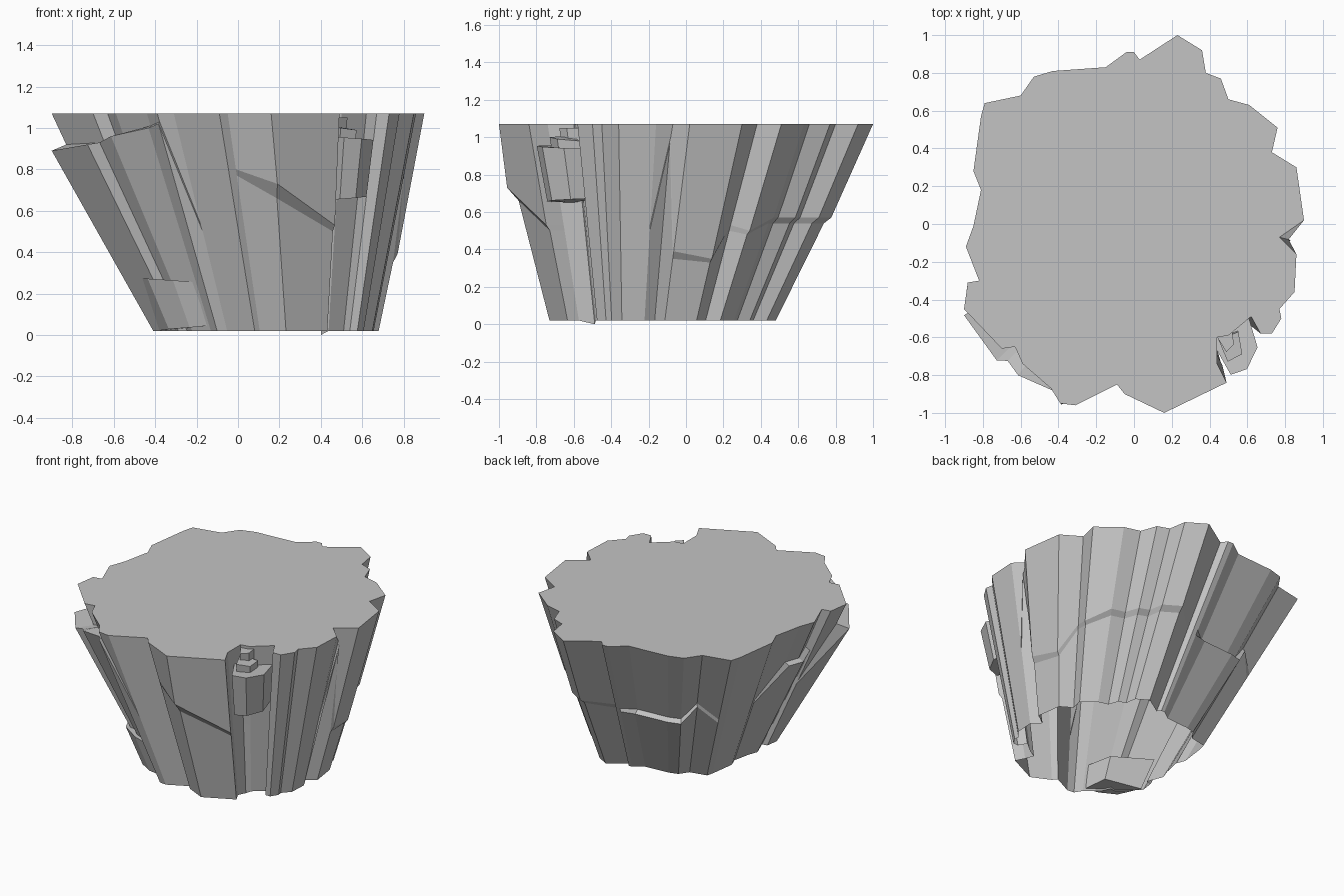
import bpy
import bmesh
from mathutils import Vector

cube = bpy.data.objects.get("Cube")
if cube:
    bpy.data.objects.remove(cube, do_unlink=True)

FLOOR, TOP = 0.02, 1.07

stone = bpy.data.materials.new("grey_stone")
stone.use_nodes = True
stone.diffuse_color = (0.55, 0.55, 0.55, 1)
stone.node_tree.nodes["Principled BSDF"].inputs["Base Color"].default_value = stone.diffuse_color


def place(point, z, swell=0.0):
    """Carry a rim point down the leaning taper to height z."""
    drop = (TOP - z) / (TOP - FLOOR)
    scale = (1 - 0.395 * drop) * (1 + swell)
    return Vector((point[0] * scale + 0.135 * drop, point[1] * scale - 0.125 * drop, z))


def loft(name, rings, cap_top=True, cap_bottom=False):
    """Join rings of equal length with flat facets."""
    bm = bmesh.new()
    loops = [[bm.verts.new(co) for co in ring] for ring in rings]
    count = len(loops[0])
    for low, high in zip(loops, loops[1:]):
        for i in range(count):
            j = (i + 1) % count
            bm.faces.new((low[i], low[j], high[j], high[i]))
    if cap_top:
        bm.faces.new(loops[-1])
    if cap_bottom:
        bm.faces.new(loops[0][::-1])
    bmesh.ops.remove_doubles(bm, verts=bm.verts, dist=0.0005)
    mesh = bpy.data.meshes.new(name)
    bm.to_mesh(mesh)
    bm.free()
    mesh.materials.append(stone)
    obj = bpy.data.objects.new(name, mesh)
    bpy.context.collection.objects.link(obj)
    return obj


def chunk(name, footprint, low, high, tilt=0.0):
    """A tapered rock block following the lean of the cliff."""
    bottom = [place(p, low + tilt * i) for i, p in enumerate(footprint)]
    top = [place(p, high - tilt * i) for i, p in enumerate(footprint)]
    return loft(name, [bottom, top], cap_bottom=True)


# Jagged outline of the flat top, counterclockwise from the left side
rim = [
    (.9, .02), (.86, .3), (.73, .38), (.76, .51), (.61, .63), (.5, .66),
    (.46, .77), (.38, .8), (.36, .92), (.23, 1), (.03, .87), (0, .91),
    (-.04, .91), (-.15, .83), (-.43, .81), (-.53, .78), (-.6, .68),
    (-.79, .64), (-.81, .57), (-.85, .28), (-.81, .18), (-.85, -.01),
    (-.89, -.12), (-.82, -.3), (-.88, -.31), (-.9, -.45), (-.7, -.66),
    (-.63, -.65), (-.59, -.74), (-.44, -.87), (-.39, -.95), (-.31, -.96),
    (-.09, -.85), (-.05, -.9), (.16, -1), (.49, -.84), (.44, -.74),
    (.44, -.6), (.5, -.59), (.62, -.49), (.67, -.58), (.73, -.58),
    (.78, -.5), (.77, -.45), (.85, -.36), (.86, -.16), (.77, -.07),
]

# Ledges by rim column: lower height and swell, upper height and swell
ledges = {i: (.54, 0, .57, .03) for i in range(4, 10)}       # back overhang
ledges[3] = (.48, 0, .5, .02)
ledges.update({0: (.35, 0, .39, .02), 1: (.33, 0, .35, .025)})  # left overhang
ledges[46] = (.97, .1, 1, .08)                               # left cleft
ledges.update({i: (.5, .06, .52, 0) for i in (13, 14, 15)})  # back shelf
ledges[16] = (.62, .03, .64, 0)
ledges.update({i: (.76, .05, .78, 0) for i in (21, 22, 23)})  # right shelf
ledges.update({25: (.89, .1, .92, 0), 26: (.92, .13, .93, 0),
               27: (.93, .15, .94, 0), 28: (.96, .11, .97, 0),
               29: (1, .03, 1.01, 0), 30: (1.02, .02, 1.03, 0)})  # front right shelf
ledges.update({33: (.77, 0, .8, 0), 34: (.66, 0, .73, .05),
               35: (.5, 0, .53, .02)})                       # front overhang

base, under, over, crown = [], [], [], []
for i, p in enumerate(rim):
    low_z, low_swell, high_z, high_swell = ledges.get(i, (.5, 0, .53, 0))
    base.append(place(p, FLOOR))
    under.append(place(p, low_z, low_swell))
    over.append(place(p, high_z, high_swell))
    crown.append(place(p, TOP))
base[37].z = 0

# Main rock: open underneath, flat on top
loft("cliff_body", [base, under, over, crown])

# Broken rock lodged in the front left notch
chunk("notch_block", [(.43, -.66), (.52, -.82), (.61, -.79), (.67, -.67), (.62, -.5), (.46, -.56)],
      .65, .96, .006)
chunk("notch_step", [(.45, -.62), (.5, -.74), (.58, -.7), (.56, -.58)], .9, 1.01, .01)
chunk("notch_chip", [(.44, -.6), (.49, -.68), (.53, -.64), (.52, -.56)], .95, 1.05)

# Low shelf at the foot of the front right side
chunk("foot_shelf", [(-.87, -.45), (-.77, -.71), (-.6, -.82), (-.46, -.86), (-.5, -.6)],
      FLOOR, .28, .008)
